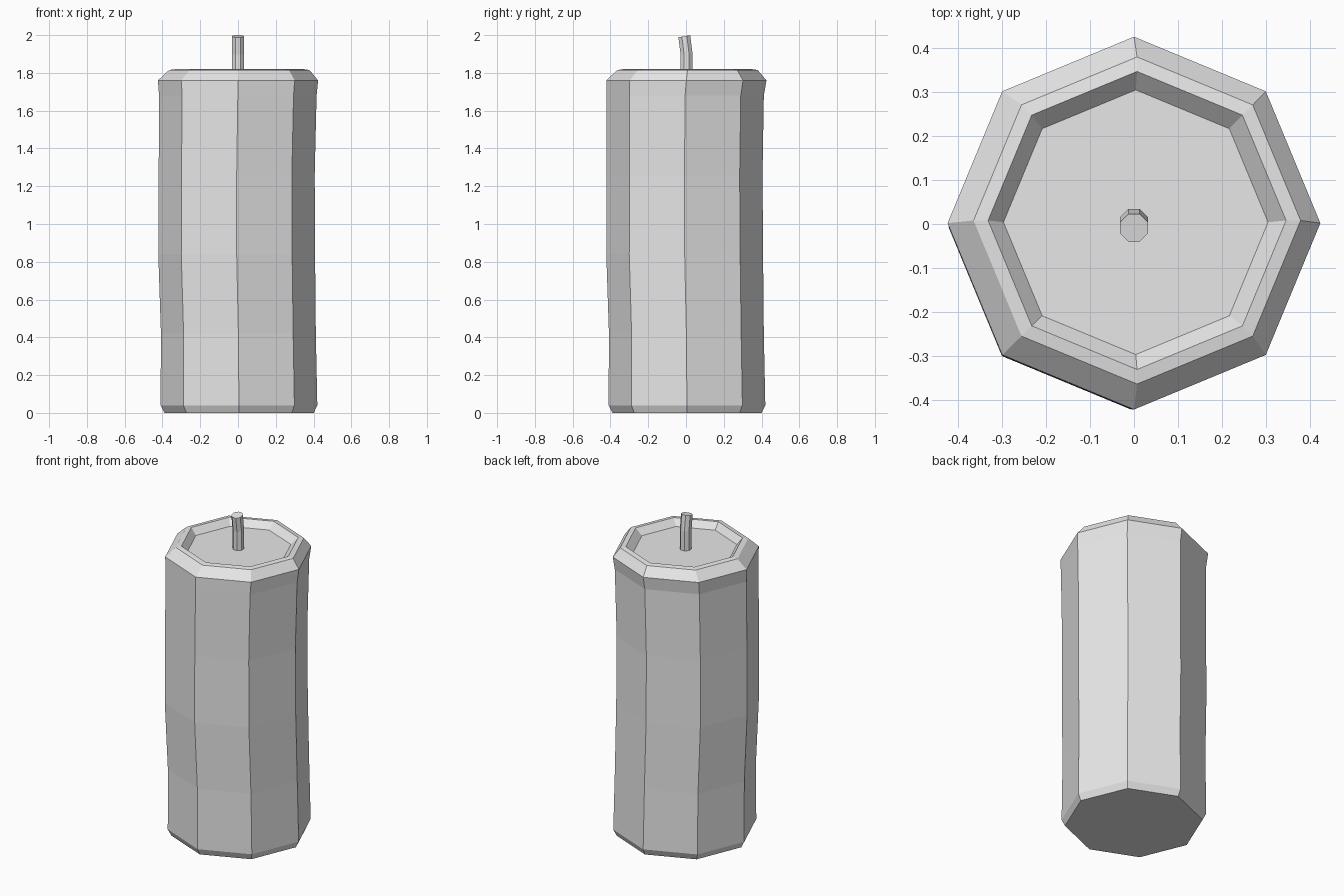
import bpy, bmesh
from math import sin, cos, pi

cube = bpy.data.objects.get("Cube")
if cube:
    bpy.data.objects.remove(cube, do_unlink=True)

SIDES = 8

grey = bpy.data.materials.new("plain_grey")
grey.use_nodes = True
grey.diffuse_color = (0.8, 0.8, 0.8, 1)
grey.node_tree.nodes["Principled BSDF"].inputs["Base Color"].default_value = (0.8, 0.8, 0.8, 1)


def loft(name, rings, turn=0.0):
    """Join octagonal rings (centre x, centre y, z, radius, tilt along y) into a closed solid."""
    bm = bmesh.new()
    loops = []
    for cx, cy, z, r, tilt in rings:
        loop = []
        for i in range(SIDES):
            a = 2 * pi * i / SIDES + turn
            dy = r * sin(a)
            loop.append(bm.verts.new((cx + r * cos(a), cy + dy, z + tilt * dy)))
        loops.append(loop)
    for low, high in zip(loops, loops[1:]):
        for i in range(SIDES):
            j = (i + 1) % SIDES
            bm.faces.new((low[i], low[j], high[j], high[i]))
    bm.faces.new(loops[0][::-1])
    bm.faces.new(loops[-1])
    mesh = bpy.data.meshes.new(name)
    bm.to_mesh(mesh)
    bm.free()
    mesh.materials.append(grey)
    obj = bpy.data.objects.new(name, mesh)
    bpy.context.collection.objects.link(obj)
    return obj


# Wax body: slightly wavy column, bevelled shoulder, rim and sunken top
loft("candle_body", [
    (0.006, 0.005, 0.0, 0.395, 0),
    (0.005, 0.005, 0.04, 0.415, 0),
    (0.002, 0.002, 0.42, 0.410, 0),
    (-0.007, -0.007, 0.84, 0.415, 0),
    (-0.007, -0.008, 1.26, 0.413, 0),
    (-0.001, -0.005, 1.68, 0.417, 0),
    (0.0, 0.002, 1.76, 0.424, 0),
    (0.007, 0.008, 1.815, 0.372, 0),
    (0.007, 0.008, 1.82, 0.339, 0),
    (0.004, 0.004, 1.78, 0.301, 0),
])

# Wick: short stem bending forward at the top
loft("wick", [
    (0, 0.003, 1.775, 0.034, 0),
    (0, 0.003, 1.90, 0.034, 0.08),
    (0, -0.009, 1.994, 0.034, 0.18),
], turn=pi / SIDES)
